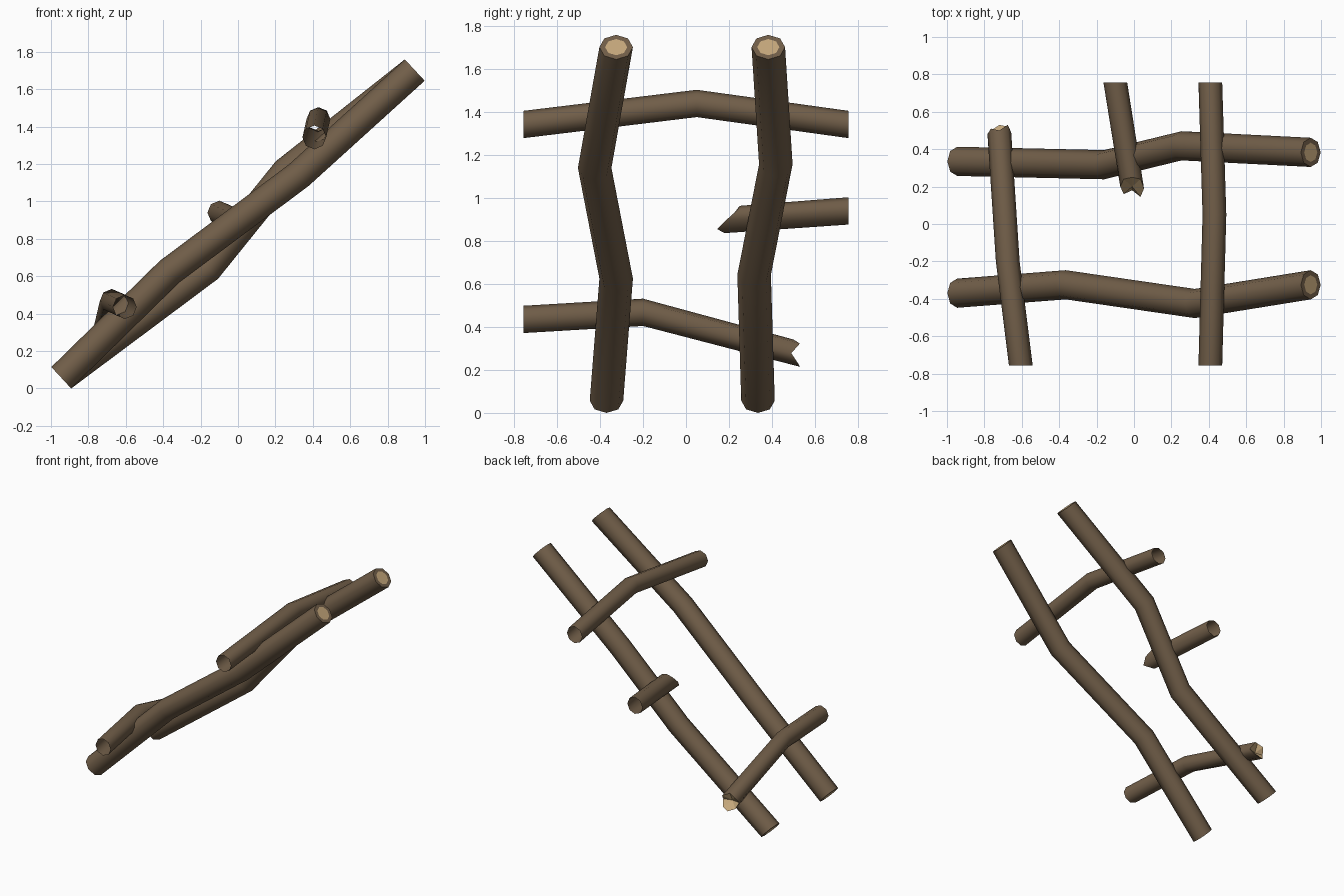
import bpy, bmesh, math
from mathutils import Vector

if "Cube" in bpy.data.objects:
    bpy.data.objects.remove(bpy.data.objects["Cube"])

SIDES = 8


def material(name, rgb):
    m = bpy.data.materials.new(name)
    m.diffuse_color = (*rgb, 1)
    m.use_nodes = True
    m.node_tree.nodes["Principled BSDF"].inputs["Base Color"].default_value = m.diffuse_color
    return m


BARK = material("brown bark", (0.165, 0.112, 0.066))
WOOD = material("pale cut wood", (0.56, 0.39, 0.20))


def pole(name, path, radius, u, v, cut_ends=False, broken=None, core_y=0.0):
    """Bent pole: rings in the u-v plane at each path point.
    broken = y position of each splintered vertex of the last ring."""
    bm = bmesh.new()
    rings = []
    for p in path:
        ring = []
        for i in range(SIDES):
            a = 2 * math.pi * i / SIDES
            ring.append(bm.verts.new(Vector(p) + radius * (math.cos(a) * u + math.sin(a) * v)))
        rings.append(ring)
    if broken:
        for vert, y in zip(rings[-1], broken):
            vert.co.y = y
    # bark
    for r0, r1 in zip(rings, rings[1:]):
        for i in range(SIDES):
            j = (i + 1) % SIDES
            bm.faces.new((r0[i], r0[j], r1[j], r1[i])).smooth = True
    caps = []
    # sawn ends: bark rim around a pale disc
    if cut_ends:
        for ring, p in ((rings[0], path[0]), (rings[-1], path[-1])):
            c = Vector(p)
            inner = [bm.verts.new(c + (w.co - c) * 0.66) for w in ring]
            for i in range(SIDES):
                j = (i + 1) % SIDES
                bm.faces.new((ring[i], ring[j], inner[j], inner[i]))
            caps.append(bm.faces.new(inner))
    # splintered end: pale fan to a core point
    if broken:
        c = Vector(path[-1])
        c.y = core_y
        core = bm.verts.new(c)
        ring = rings[-1]
        for i in range(SIDES):
            caps.append(bm.faces.new((ring[i], ring[(i + 1) % SIDES], core)))
    for f in caps:
        f.material_index = 1
    bmesh.ops.recalc_face_normals(bm, faces=bm.faces[:])
    # open tubes: make sure the bark faces outwards
    f = bm.faces[0]
    mid = (Vector(path[0]) + Vector(path[1])) / 2
    if f.normal.dot(f.calc_center_median() - mid) < 0:
        bmesh.ops.reverse_faces(bm, faces=bm.faces[:])
    me = bpy.data.meshes.new(name)
    bm.to_mesh(me)
    bm.free()
    me.materials.append(BARK)
    me.materials.append(WOOD)
    ob = bpy.data.objects.new(name, me)
    bpy.context.collection.objects.link(ob)
    return ob


X, Y, Z = Vector((1, 0, 0)), Vector((0, 1, 0)), Vector((0, 0, 1))
ACROSS = Vector((-0.68, 0, 0.733))

# two leaning rails
pole("front_rail", [(-0.945, -0.37, 0.057), (-0.365, -0.325, 0.625),
                    (0.325, -0.425, 1.14), (0.945, -0.325, 1.702)], 0.078, Y, ACROSS, True)
pole("back_rail", [(-0.945, 0.335, 0.057), (-0.16, 0.317, 0.643),
                   (0.255, 0.418, 1.157), (0.945, 0.383, 1.702)], 0.078, Y, ACROSS, True)

# rungs, open at their straight ends
pole("top_rung", [(0.408, -0.757, 1.342), (0.43, 0.05, 1.44), (0.408, 0.757, 1.342)],
     0.0635, X, Z)
pole("broken_bottom_rung", [(-0.605, -0.757, 0.435), (-0.675, -0.2, 0.468), (-0.72, 0.5, 0.278)],
     0.0635, X, Z, broken=(0.49, 0.53, 0.50, 0.51, 0.48, 0.50, 0.53, 0.52), core_y=0.47)
pole("broken_middle_rung", [(-0.10, 0.757, 0.94), (-0.01, 0.2, 0.90)],
     0.0635, X, Z, broken=(0.19, 0.24, 0.25, 0.24, 0.20, 0.16, 0.18, 0.145), core_y=0.20)
